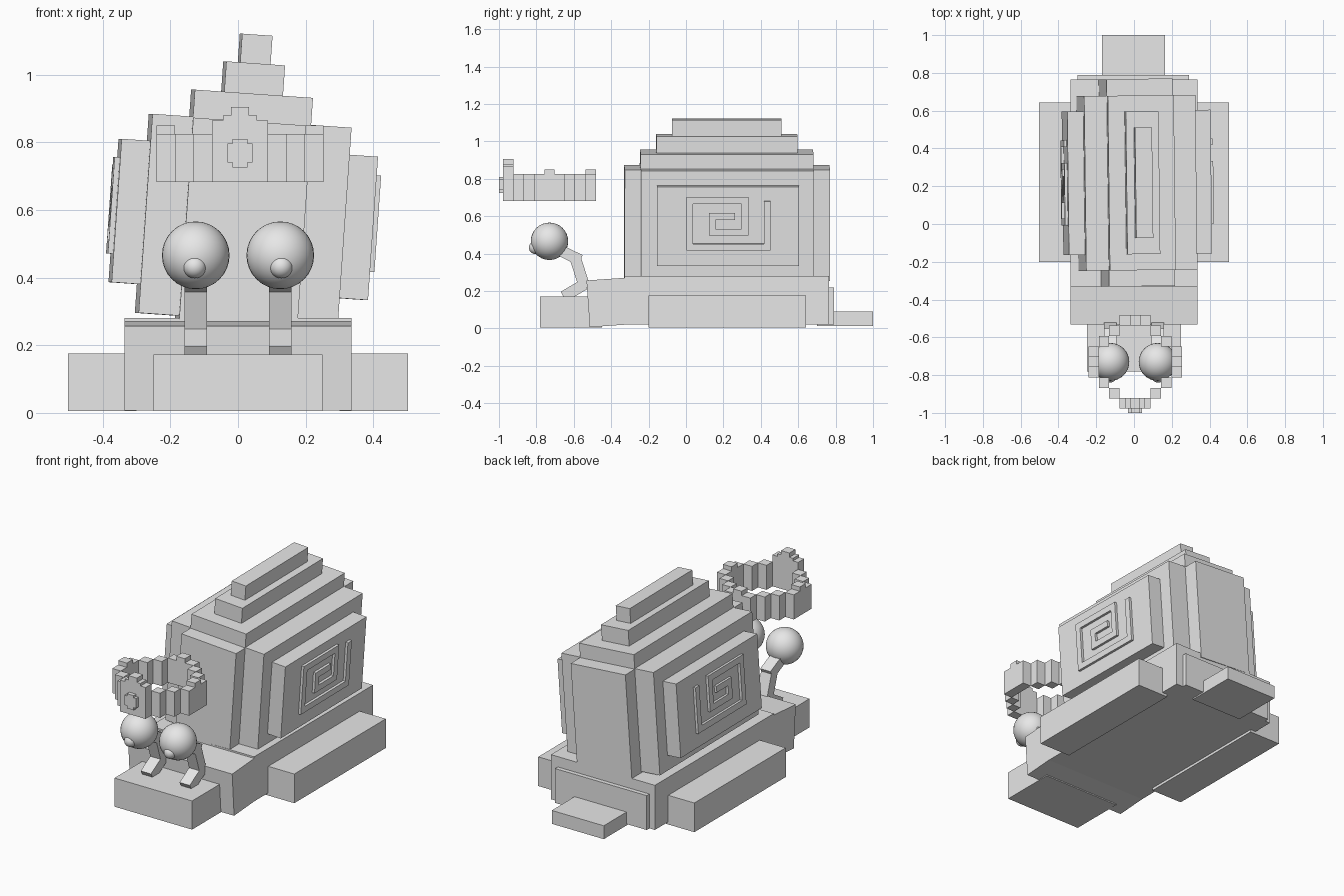
import bpy, bmesh, math
from mathutils import Matrix, Vector

if "Cube" in bpy.data.objects:
    bpy.data.objects.remove(bpy.data.objects["Cube"])

grey = bpy.data.materials.new("light_grey")
grey.diffuse_color = (0.8, 0.8, 0.8, 1)
grey.use_nodes = True
grey.node_tree.nodes["Principled BSDF"].inputs["Base Color"].default_value = grey.diffuse_color


def make(name, boxes, matrix=None):
    """One object from boxes given as (x0, x1, y0, y1, z0, z1)."""
    bm = bmesh.new()
    for x0, x1, y0, y1, z0, z1 in boxes:
        m = Matrix.Translation(((x0 + x1) / 2, (y0 + y1) / 2, (z0 + z1) / 2))
        m = m @ Matrix.Diagonal((x1 - x0, y1 - y0, z1 - z0, 1))
        bmesh.ops.create_cube(bm, size=1, matrix=m)
    if matrix:
        bm.transform(matrix)
    me = bpy.data.meshes.new(name)
    bm.to_mesh(me)
    bm.free()
    me.materials.append(grey)
    ob = bpy.data.objects.new(name, me)
    bpy.context.collection.objects.link(ob)
    return ob


def about(pivot, rot):
    p = Matrix.Translation(pivot)
    return p @ rot @ p.inverted()


def ball(name, centre, radius):
    bpy.ops.mesh.primitive_uv_sphere_add(segments=32, ring_count=16, radius=radius, location=centre)
    ob = bpy.context.object
    ob.name = name
    ob.data.materials.append(grey)
    bpy.ops.object.shade_smooth()


# Body
make("body", [(-.335, .335, -.33, .765, .02, .28)])
make("neck", [(-.335, .335, -.515, -.2, .02, .27)],
     about((0, -.33, .02), Matrix.Rotation(math.radians(4), 4, 'X')))
make("head", [(-.25, .25, -.78, -.45, .005, .172)])
make("rear_plate", [(-.3, .29, .7, .79, .02, .22)])
make("tail", [(-.17, .165, .7, 1.0, .012, .09)])
for s, side in ((-1, "left"), (1, "right")):
    xs = sorted((s * .3, s * .503))
    make(side + "_foot", [(*xs, -.2, .642, .005, .175)])

# Shell, leaning slightly to one side
lean = about((0, .22, .35), Matrix.Rotation(math.radians(.7), 4, 'Z')
             @ Matrix.Rotation(math.radians(4), 4, 'Y'))
layers = [
    ("shell_long_core", .175, -.33, .768, .265, .862),
    ("shell_middle", .295, -.245, .68, .275, .865),
    ("shell_wide", .38, -.16, .6, .36, .785),
    ("shell_roof_lower", .175, -.245, .68, .8, .945),
    ("shell_roof_middle", .087, -.16, .595, .9, 1.035),
    ("shell_roof_top", .045, -.075, .51, 1.0, 1.12),
]
for name, hw, y0, y1, z0, z1 in layers:
    make(name, [(-hw, hw, y0, y1, z0, z1)], lean)

# Square spirals raised on both sides of the shell
path = [(.43, .663), (.43, .435), (.015, .435), (.015, .685), (.31, .685),
        (.31, .515), (.135, .515), (.135, .60), (.24, .60)]
h = .018
for s, side in ((-1, "left"), (1, "right")):
    xs = sorted((s * .37, s * .395))
    bars = []
    for k, ((ya, za), (yb, zb)) in enumerate(zip(path, path[1:])):
        bars.append((*xs, min(ya, yb) - h, max(ya, yb) + h,
                     min(za, zb) - h + .027, max(za, zb) + h + .027))
    make(side + "_spiral", bars, lean)

# Eye stalks of three jointed bars, with eyes and pupils
joints = [((-.655, .17), (-.545, .235)), ((-.54, .215), (-.595, .385)), ((-.565, .365), (-.70, .43))]
for s, side in ((-1, "left"), (1, "right")):
    x = s * .125
    for k, (a, b) in enumerate(joints):
        d = Vector((b[0] - a[0], b[1] - a[1]))
        m = Matrix.Translation((x, (a[0] + b[0]) / 2, (a[1] + b[1]) / 2))
        m = m @ Matrix.Rotation(math.atan2(d.y, d.x), 4, 'X')
        make(f"{side}_stalk_{k + 1}", [(-.033, .033, -d.length / 2, d.length / 2, -.03, .03)], m)
    ball(side + "_eye", (x, -.73, .466), .1)
    ball(side + "_pupil", (x + s * .003, -.806, .432), .034)

# Crown: a blocky ring of posts of alternating height
c, cx, cy, low = .055, .006, -.73, .682
cells = [(i, j) for i in range(-4, 5) for j in range(-4, 5)
         if (abs(i), abs(j)) in {(4, 0), (4, 1), (0, 4), (1, 4), (2, 3), (3, 2)}]
posts = []
for i, j in cells:
    top = .85 if (i + j) % 2 == 0 else .825
    if j == -4:
        top = .865
    posts.append((cx + (i - .5) * c, cx + (i + .5) * c,
                  cy + (j - .5) * c, cy + (j + .5) * c, low, top))
# Stepped front peak
posts.append((cx - .05, cx + .05, cy - 4.5 * c, cy - 3.5 * c, .8, .88))
posts.append((cx - .027, cx + .027, cy - 4.5 * c, cy - 3.5 * c, .8, .905))
make("crown", posts)
# Gem with stepped corners
make("crown_gem", [(cx - .037, cx + .037, -1.0, -.96, .74, .797),
                   (cx - .022, cx + .022, -1.0, -.96, .725, .81)])
